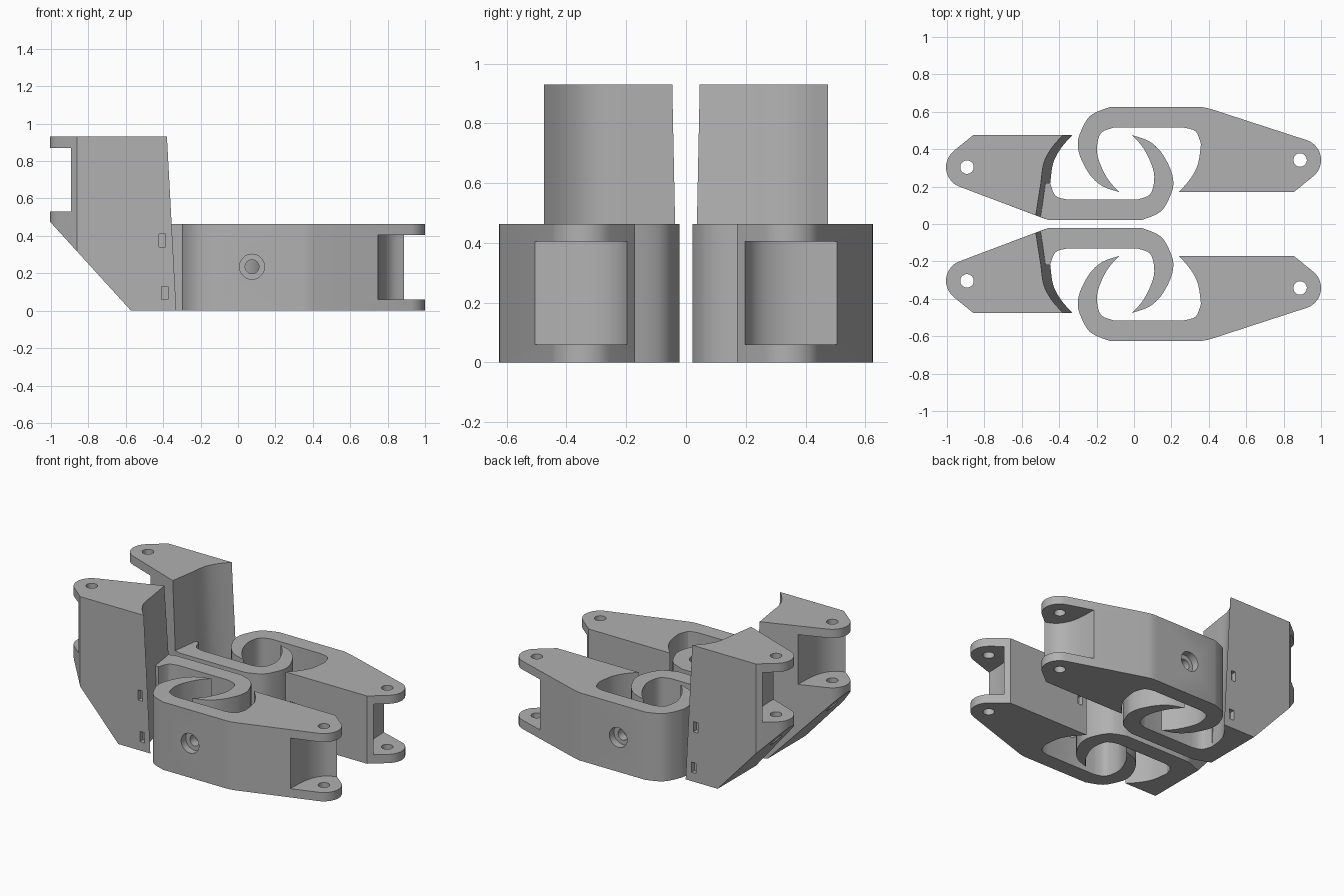
import bpy, bmesh
from math import cos, sin, radians, tau
from mathutils import Vector
from mathutils.geometry import interpolate_bezier

if "Cube" in bpy.data.objects:
    bpy.data.objects.remove(bpy.data.objects["Cube"])

grey = bpy.data.materials.new("plain_grey")
grey.use_nodes = True
colour = (0.44, 0.44, 0.44, 1)
grey.diffuse_color = colour
grey.node_tree.nodes["Principled BSDF"].inputs["Base Color"].default_value = colour


def prism(name, base, z0, z1, top=None, sideways=False):
    """Solid between two outlines; sideways extrudes along y instead of z."""
    bm = bmesh.new()
    n = len(base)
    place = (lambda x, y, z: (x, z, y)) if sideways else (lambda x, y, z: (x, y, z))
    low = [bm.verts.new(place(x, y, z0)) for x, y in base]
    high = [bm.verts.new(place(x, y, z1)) for x, y in (top or base)]
    bm.faces.new(low[::-1])
    bm.faces.new(high)
    for i in range(n):
        j = (i + 1) % n
        bm.faces.new((low[i], low[j], high[j], high[i]))
    bmesh.ops.recalc_face_normals(bm, faces=bm.faces)
    mesh = bpy.data.meshes.new(name)
    bm.to_mesh(mesh)
    bm.free()
    mesh.materials.append(grey)
    ob = bpy.data.objects.new(name, mesh)
    bpy.context.collection.objects.link(ob)
    return ob


def combine(ob, other, operation):
    mod = ob.modifiers.new("bool", "BOOLEAN")
    mod.operation, mod.object, mod.solver = operation, other, "EXACT"
    bpy.context.view_layer.objects.active = ob
    bpy.ops.object.modifier_apply(modifier=mod.name)
    bpy.data.objects.remove(other)


def cut(ob, *args, **kw):
    combine(ob, prism("cutter", *args, **kw), "DIFFERENCE")


def smooth(pts, steps=5):
    """Smooth curve through a few points."""
    p = [Vector((x, y, 0)) for x, y in pts]
    tangents = [(p[min(i + 1, len(p) - 1)] - p[max(i - 1, 0)]) / 6 for i in range(len(p))]
    out = []
    for i in range(len(p) - 1):
        seg = interpolate_bezier(p[i], p[i] + tangents[i], p[i + 1] - tangents[i + 1], p[i + 1], steps)
        out += [(v.x, v.y) for v in seg[:-1]]
    return out + [tuple(pts[-1])]


def circle(cx, cy, r, n=32):
    return [(cx + r * cos(tau * i / n), cy + r * sin(tau * i / n)) for i in range(n)]


def box(cx, cy, w, h):
    return [(cx + a * w / 2, cy + b * h / 2) for a, b in ((-1, -1), (1, -1), (1, 1), (-1, 1))]


# Profile curves shared by both knuckles
PIVOT = (0.888, 0.342)
hook_outer = smooth([(-0.13, 0.625), (-0.235, 0.578), (-0.29, 0.48), (-0.3, 0.417),
                     (-0.283, 0.348), (-0.235, 0.262), (-0.17, 0.203), (-0.08, 0.171)])
hook_inner = smooth([(-0.08, 0.171), (-0.14, 0.24), (-0.187, 0.337), (-0.198, 0.41),
                     (-0.176, 0.487), (-0.11, 0.515)])
hook = hook_outer + hook_inner[1:]
fillet = smooth([(0.267, 0.515), (0.33, 0.495), (0.358, 0.428)])
throat = smooth([(0.358, 0.428), (0.342, 0.32), (0.3, 0.24), (0.24, 0.171)])


def tail(shorten):
    """Flat side corner and rounded pivot end, running to the outer side."""
    arc = [radians(-50 + 120 * i / 14) for i in range(15)]
    return [(0.855 - shorten, 0.171)] + [
        (PIVOT[0] - shorten + 0.112 * cos(a), PIVOT[1] + 0.112 * sin(a)) for a in arc]


def lug_cuts(ob, shorten, z0, z1):
    """Slot between the lugs and the pivot hole through them."""
    wall = smooth([(0.749, 0.5), (0.757, 0.36), (0.785, 0.275), (0.83, 0.222), (0.9, 0.192)])
    slot = [(0.749, 0.7)] + wall + [(1.2, 0.192), (1.2, 0.7)]
    cut(ob, [(x - shorten, y) for x, y in slot], z0, z1)
    cut(ob, circle(PIVOT[0] - shorten, PIVOT[1], 0.036), -0.1, 1.1)


def pocket(ob, x, z):
    cut(ob, box(x, z, 0.035, 0.07), 0.1, 0.205, sideways=True)


def finish(ob):
    bpy.ops.object.select_all(action="DESELECT")
    ob.select_set(True)
    bpy.context.view_layer.objects.active = ob
    bpy.ops.object.shade_smooth_by_angle(angle=radians(25))


def mirrored(ob, name):
    twin = bpy.data.objects.new(name, ob.data.copy())
    bpy.context.collection.objects.link(twin)
    bm = bmesh.new()
    bm.from_mesh(twin.data)
    for v in bm.verts:
        v.co.y *= -1
    bmesh.ops.reverse_faces(bm, faces=bm.faces)
    bm.to_mesh(twin.data)
    bm.free()
    finish(twin)


# Low knuckle on the left, one hook profile with a lugged tail
shoulder = smooth([(0.42, 0.612), (0.37, 0.624), (0.31, 0.625)], 4)
low = prism("back_low_knuckle", tail(0) + shoulder + hook + fillet + throat[1:], 0, 0.463)
lug_cuts(low, 0, 0.06, 0.405)
pocket(low, 0.29, 0.235)
cut(low, circle(0.075, 0.235, 0.067), 0.575, 0.7, sideways=True)
cut(low, circle(0.075, 0.235, 0.037), 0.48, 0.7, sideways=True)
finish(low)
mirrored(low, "front_low_knuckle")

# Tall knuckle on the right: drafted body joined to a low hook
SHORT = 0.085
corner = [(0.385, 0.619), (0.361, 0.446)]
body_base = tail(SHORT) + corner + throat
body_top = tail(SHORT) + [(x + 0.05, y) for x, y in corner + throat]
body_top[-len(throat) - 2] = (0.435, 0.6)
tall = prism("back_tall_knuckle", body_base, 0, 0.93, top=body_top)
bar = [(0.5, 0.5), (0.44, 0.597), (0.37, 0.624), (0.31, 0.625)] + hook + fillet + [(0.5, 0.428)]
combine(tall, prism("hook", bar, 0, 0.463), "UNION")
lug_cuts(tall, SHORT, 0.53, 0.87)
pocket(tall, 0.315, 0.375)
pocket(tall, 0.302, 0.095)
# Sloping underside below the lower lug
cut(tall, [(0.482, 0), (0.4374, -0.05), (1.2, -0.05), (1.2, 0.8042), (0.91, 0.47)],
    -0.2, 1, sideways=True)
# Turn it round so the two hooks interlock
for v in tall.data.vertices:
    v.co.x, v.co.y = -0.09 - v.co.x, 0.646 - v.co.y
finish(tall)
mirrored(tall, "front_tall_knuckle")
